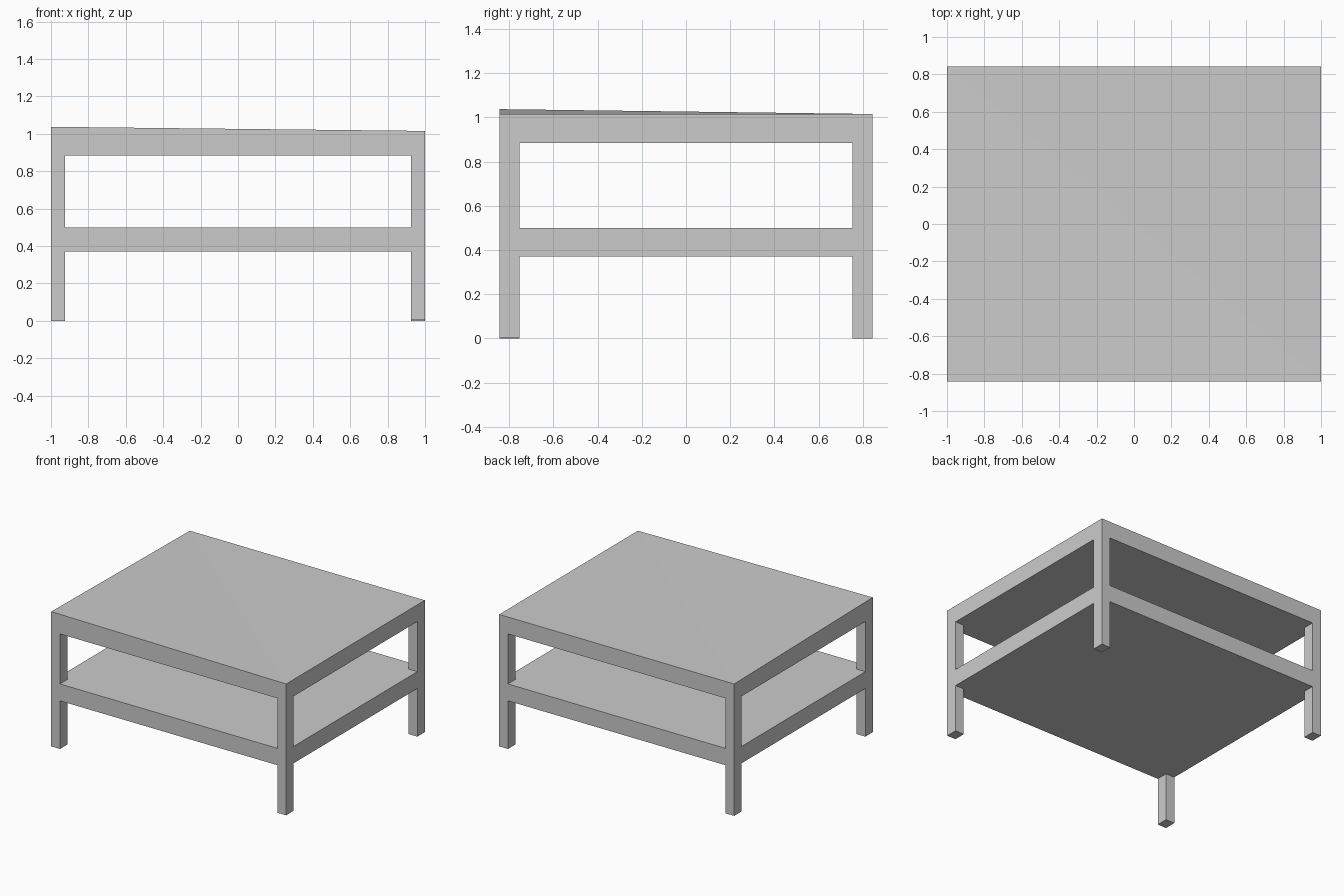
import bpy, bmesh
from mathutils import Vector

if "Cube" in bpy.data.objects:
    bpy.data.objects.remove(bpy.data.objects["Cube"])

HX, HY = 1.0, 0.843          # half footprint
LEG_X, LEG_Y = 0.075, 0.09   # leg section


def box(name, lo, hi, raised=None):
    """Axis-aligned box between two corners; optional lift of one top corner."""
    lo, hi = Vector(lo), Vector(hi)
    bm = bmesh.new()
    bmesh.ops.create_cube(bm, size=1)
    for v in bm.verts:
        v.co = Vector(hi[i] if v.co[i] > 0 else lo[i] for i in range(3))
    if raised:
        x, y, lift = raised
        for v in bm.verts:
            if v.co.z == hi.z and v.co.x * x > 0 and v.co.y * y > 0:
                v.co.z += lift
        # split the warped top along the flat diagonal's opposite
        top = [f for f in bm.faces if f.normal.z > 0.5 or
               all(v.co.z >= hi.z for v in f.verts)]
        bmesh.ops.triangulate(bm, faces=top)
    mesh = bpy.data.meshes.new(name)
    bm.to_mesh(mesh)
    bm.free()
    obj = bpy.data.objects.new(name, mesh)
    bpy.context.collection.objects.link(obj)
    return obj


# table top with its slightly raised front left corner
box("table_top", (-HX, -HY, 0.885), (HX, HY, 1.015), raised=(-1, -1, 0.022))

# lower shelf
box("lower_shelf", (-HX, -HY, 0.37), (HX, HY, 0.50))

# four corner legs, split around the shelf
for sx, x_name in ((-1, "left"), (1, "right")):
    for sy, y_name in ((-1, "front"), (1, "back")):
        xs = sorted((sx * HX, sx * (HX - LEG_X)))
        ys = sorted((sy * HY, sy * (HY - LEG_Y)))
        foot = 0.004 if (sx, sy) == (1, -1) else 0.0
        for part, z0, z1 in (("lower", foot, 0.37), ("upper", 0.50, 0.885)):
            box(f"{y_name}_{x_name}_leg_{part}",
                (xs[0], ys[0], z0), (xs[1], ys[1], z1))
